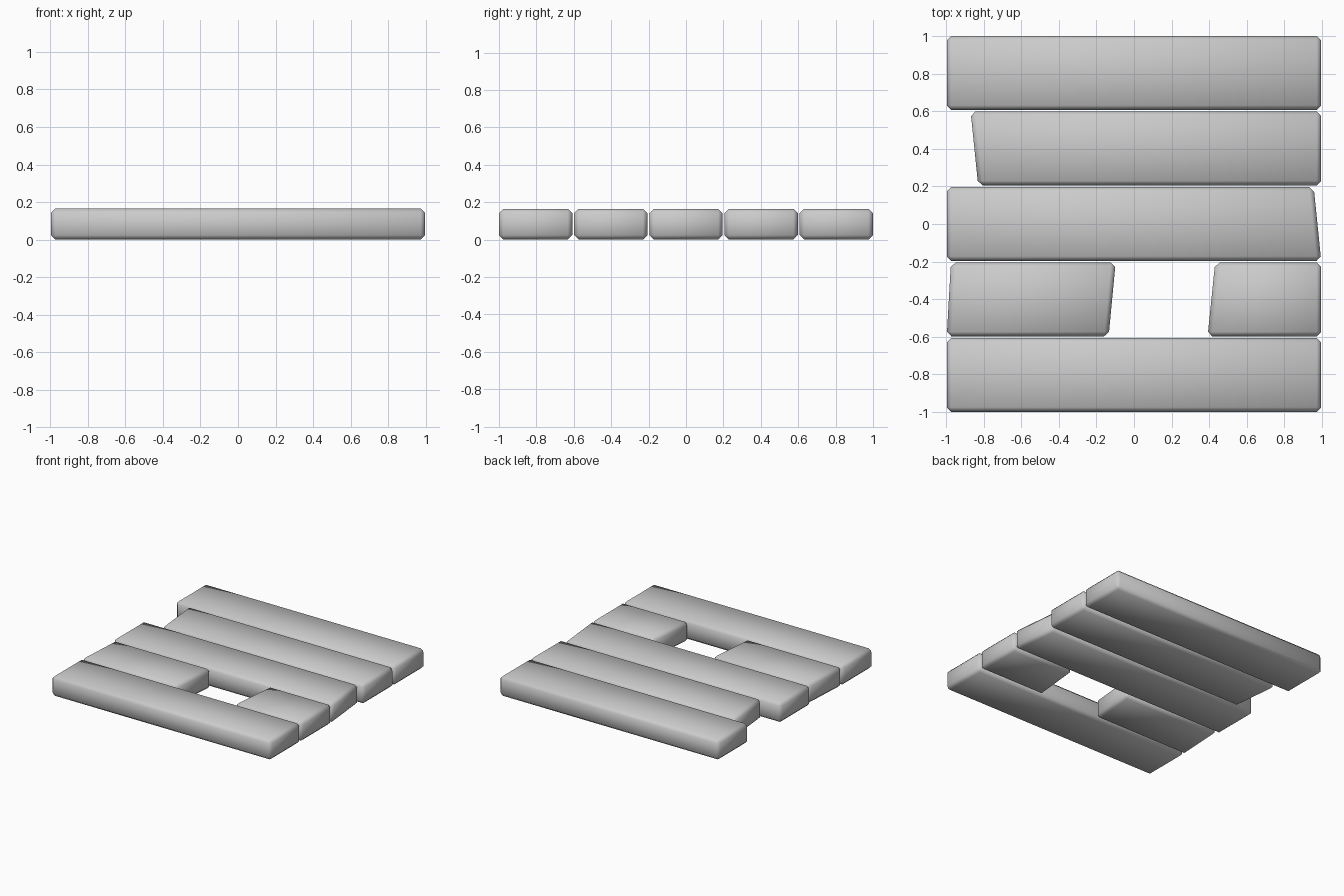
import bpy, bmesh

if "Cube" in bpy.data.objects:
    bpy.data.objects.remove(bpy.data.objects["Cube"])

HEIGHT = 0.165
WIDTH = 0.392
PITCH = 0.402
END = 0.997


def plank(name, row, left, right):
    """Bevelled board; left and right are (front x, back x) of its two ends."""
    y0 = row * PITCH - WIDTH / 2
    y1 = y0 + WIDTH
    bm = bmesh.new()
    outline = [(left[0], y0), (right[0], y0), (right[1], y1), (left[1], y1)]
    base = bm.faces.new([bm.verts.new((x, y, 0)) for x, y in outline])
    ext = bmesh.ops.extrude_face_region(bm, geom=[base])
    top = [v for v in ext["geom"] if isinstance(v, bmesh.types.BMVert)]
    bmesh.ops.translate(bm, verts=top, vec=(0, 0, HEIGHT))
    bmesh.ops.recalc_face_normals(bm, faces=bm.faces)
    bmesh.ops.bevel(bm, geom=bm.edges[:], offset=0.024, offset_type='OFFSET',
                    segments=1, profile=0.5, affect='EDGES')
    for f in bm.faces:
        f.smooth = True
    mesh = bpy.data.meshes.new(name)
    bm.to_mesh(mesh)
    bm.free()
    obj = bpy.data.objects.new(name, mesh)
    bpy.context.collection.objects.link(obj)


L, R = (-END, -END), (END, END)

# Full boards at front and back
plank("front_plank", -2, L, R)
plank("back_plank", 2, L, R)
# Broken board in two pieces
plank("broken_plank_left", -1, (-END, -0.975), (-0.135, -0.098))
plank("broken_plank_right", -1, (0.392, 0.432), R)
# Boards with a slanted cut end
plank("middle_plank", 0, L, (END, 0.957))
plank("short_plank", 1, (-0.83, -0.87), R)
